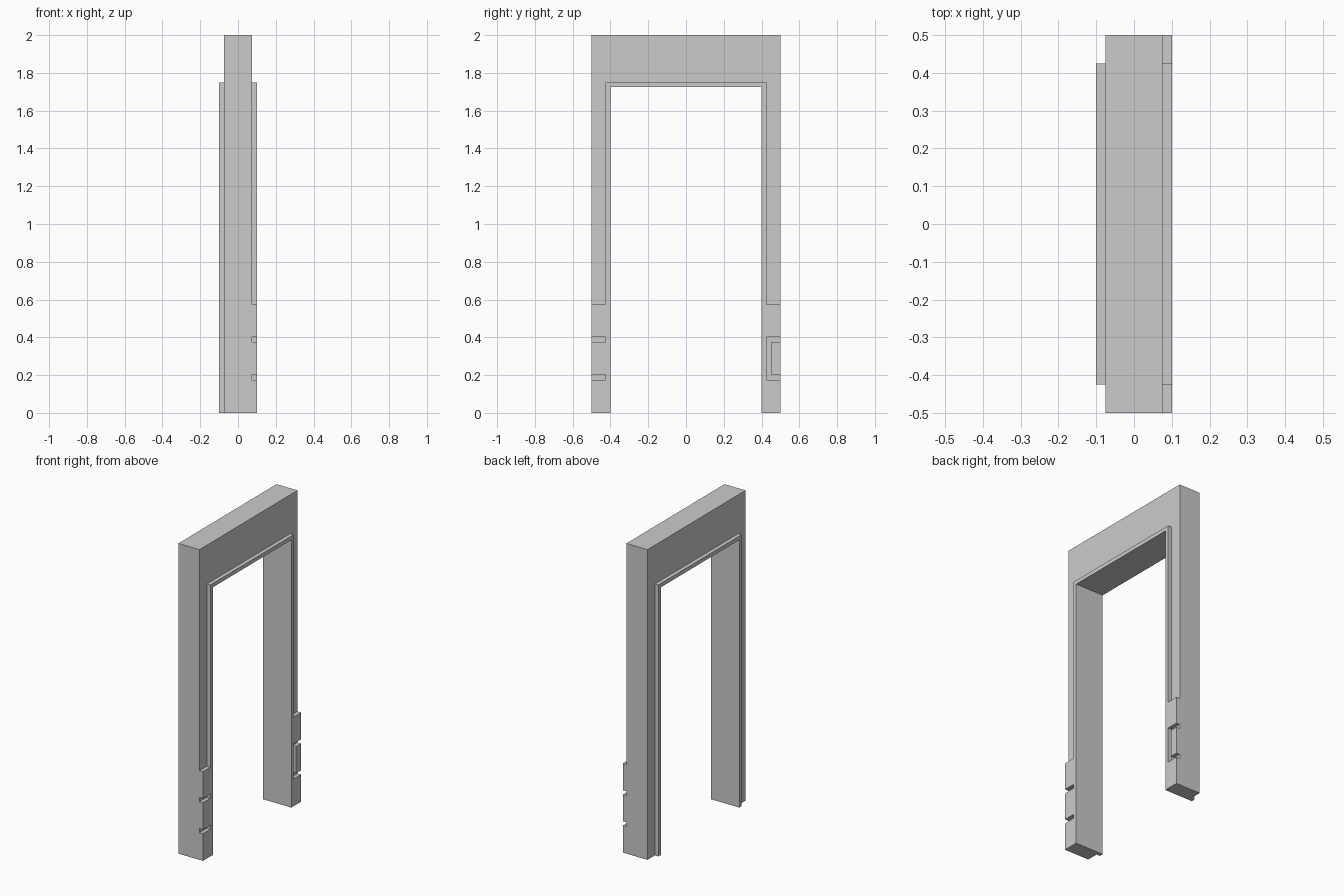
import bpy
import bmesh

if "Cube" in bpy.data.objects:
    bpy.data.objects.remove(bpy.data.objects["Cube"])


def prism(name, profile, x0, x1):
    """Extrude a (y, z) outline along x."""
    bm = bmesh.new()
    face = bm.faces.new([bm.verts.new((x0, y, z)) for y, z in profile])
    ext = bmesh.ops.extrude_face_region(bm, geom=[face])
    verts = [v for v in ext["geom"] if isinstance(v, bmesh.types.BMVert)]
    bmesh.ops.translate(bm, verts=verts, vec=(x1 - x0, 0, 0))
    bmesh.ops.recalc_face_normals(bm, faces=bm.faces)
    mesh = bpy.data.meshes.new(name)
    bm.to_mesh(mesh)
    bm.free()
    obj = bpy.data.objects.new(name, mesh)
    bpy.context.collection.objects.link(obj)
    return obj


def arch(half_out, top_out, half_in, top_in, bottom):
    """Outline of an upside-down U."""
    return [(-half_out, bottom), (-half_out, top_out), (half_out, top_out), (half_out, bottom),
            (half_in, bottom), (half_in, top_in), (-half_in, top_in), (-half_in, bottom)]


def carve(target, name, profile, x0, x1):
    """Cut a prism out of the target."""
    cutter = prism(name, profile, x0, x1)
    cutter.hide_render = True
    mod = target.modifiers.new(name, 'BOOLEAN')
    mod.operation = 'DIFFERENCE'
    mod.solver = 'EXACT'
    mod.object = cutter
    bpy.context.view_layer.objects.active = target
    bpy.ops.object.modifier_apply(modifier=mod.name)
    bpy.data.objects.remove(cutter)


# Door frame at its full thickness
frame = prism("door_frame", arch(0.5, 2.0, 0.4, 1.725, 0.0), -0.1, 0.1)

# Recessed faces that leave a thin raised trim around the opening
carve(frame, "back_recess", arch(0.6, 2.1, 0.425, 1.75, -0.1), -0.2, -0.075)
carve(frame, "front_recess", arch(0.6, 2.1, 0.425, 1.75, 0.575), 0.075, 0.2)

# Two short slots in one foot block
for z in (0.175, 0.375):
    carve(frame, "foot_slot",
          [(-0.6, z), (-0.425, z), (-0.425, z + 0.027), (-0.6, z + 0.027)], 0.075, 0.2)

# Bracket-shaped groove in the other foot block
carve(frame, "foot_bracket_groove",
      [(0.6, 0.175), (0.425, 0.175), (0.425, 0.402), (0.6, 0.402),
       (0.6, 0.375), (0.45, 0.375), (0.45, 0.202), (0.6, 0.202)], 0.075, 0.2)
